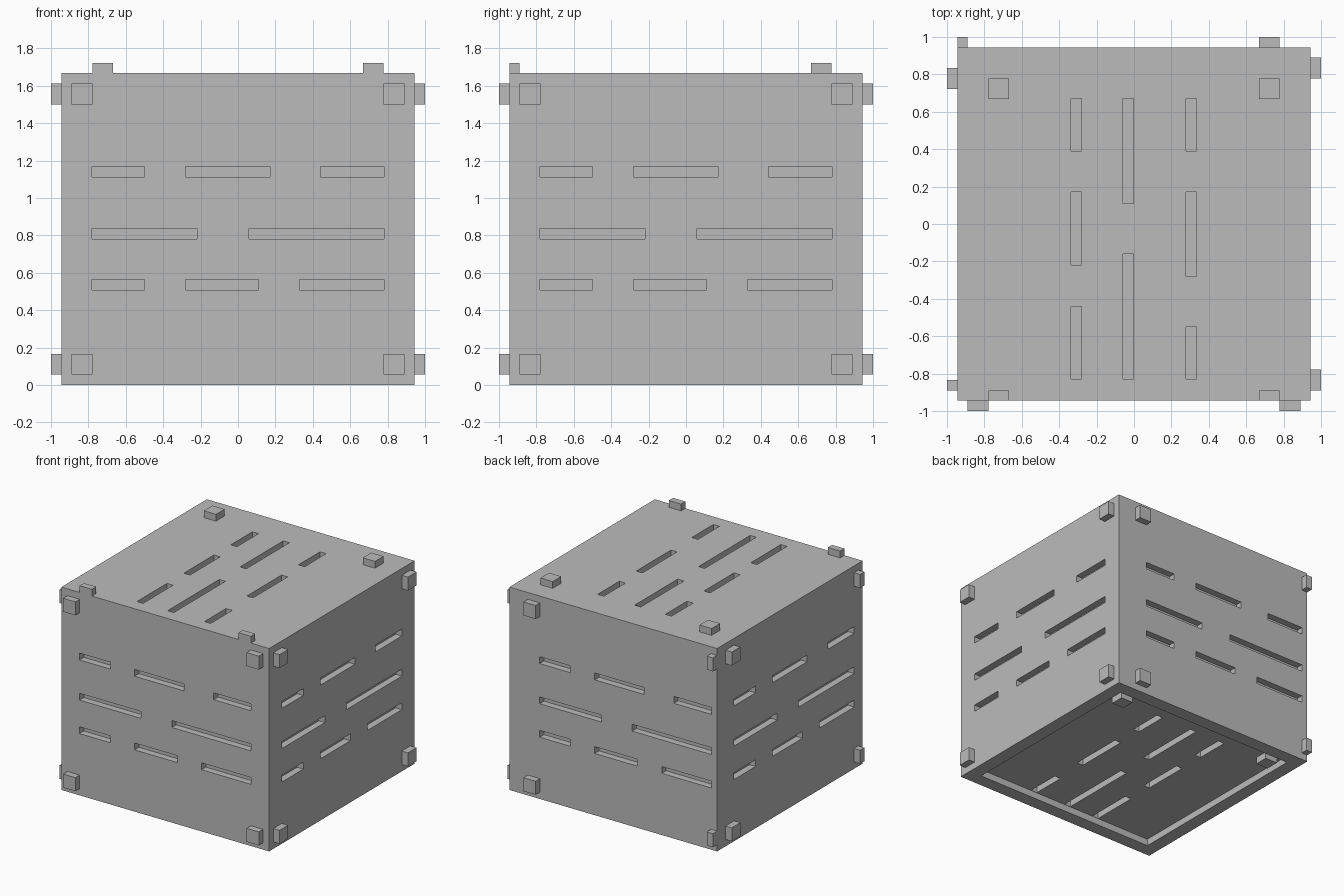
import bpy
import bmesh
from math import radians
from mathutils import Matrix, Vector

if "Cube" in bpy.data.objects:
    bpy.data.objects.remove(bpy.data.objects["Cube"], do_unlink=True)

HALF, TOP = 0.944, 1.667      # body half width and height
STEP = 0.056                  # panel unit: slot width, slot depth, peg height
RIM = 0.833                   # inner half width of the base rim

grey = bpy.data.materials.new("plain grey")
grey.use_nodes = True
colour = (0.5, 0.5, 0.5, 1)
grey.diffuse_color = colour
grey.node_tree.nodes["Principled BSDF"].inputs["Base Color"].default_value = colour


def boxes(name, items):
    """One object from (frame, low corner, high corner) boxes."""
    bm = bmesh.new()
    for frame, low, high in items:
        low, high = Vector(low), Vector(high)
        shape = Matrix.Translation((low + high) / 2) @ Matrix.Diagonal((*(high - low), 1))
        bmesh.ops.create_cube(bm, size=1, matrix=frame @ shape)
    bmesh.ops.recalc_face_normals(bm, faces=bm.faces)
    mesh = bpy.data.meshes.new(name)
    bm.to_mesh(mesh)
    bm.free()
    mesh.materials.append(grey)
    obj = bpy.data.objects.new(name, mesh)
    bpy.context.collection.objects.link(obj)
    return obj


def carve(target, cutter):
    """Cut the boxes of cutter out of target and discard the cutter."""
    cutter.hide_render = True
    mod = target.modifiers.new("carve", "BOOLEAN")
    mod.operation, mod.solver, mod.object = "DIFFERENCE", "EXACT", cutter
    bpy.context.view_layer.objects.active = target
    bpy.ops.object.modifier_apply(modifier=mod.name)
    bpy.data.objects.remove(cutter, do_unlink=True)


# Face frames: local x across, local y up the face, local z outward
def side_frame(turn):
    return (Matrix.Rotation(radians(turn), 4, "Z")
            @ Matrix.Translation((0, -HALF, 0)) @ Matrix.Rotation(radians(90), 4, "X"))


top_frame = Matrix.Translation((0, 0, TOP))
base_frame = Matrix.Translation((0, 0, STEP)) @ Matrix.Diagonal((1, 1, -1, 1))

# Slot rows: centre line and the spans along it
side_rows = {
    1.14: [(-.78, -.5), (-.28, .17), (.44, .78)],
    .81: [(-.78, -.22), (.06, .78)],
    .535: [(-.78, -.5), (-.28, .11), (.33, .78)],
}
top_rows = {
    -.31: [(.39, .67), (-.22, .17), (-.83, -.44)],
    -.03: [(.11, .67), (-.83, -.16)],
    .305: [(.39, .67), (-.28, .17), (-.83, -.55)],
}


def slot_cutters(frame, rows, shift=0, upright=False):
    items = []
    for centre, spans in rows.items():
        for a, b in spans:
            low, high = (a + shift, centre - STEP / 2), (b + shift, centre + STEP / 2)
            if upright:
                low, high = low[::-1], high[::-1]
            items.append((frame, (*low, -STEP), (*high, .02)))
    return items


# Side name, turn about z, sideways offset of its slots and pegs, peg limit
sides = [("front", 0, 0, HALF), ("right_hand", 90, 0, HALF),
         ("back", 180, .111, HALF), ("left_hand", 270, .055, .889)]

# Body with a recessed base, then slots on all six faces
ident = Matrix.Identity(4)
body = boxes("box_body", [(ident, (-HALF, -HALF, 0), (HALF, HALF, TOP))])
carve(body, boxes("base_cutter", [(ident, (-RIM, -RIM, -.1), (RIM, RIM, STEP))]))
cuts = slot_cutters(top_frame, top_rows, upright=True)
cuts += slot_cutters(base_frame, top_rows, upright=True)
for name, turn, shift, limit in sides:
    cuts += slot_cutters(side_frame(turn), side_rows, shift)
carve(body, boxes("slot_cutter", cuts))

# Corner pegs on the four sides
for name, turn, shift, limit in sides:
    pegs = []
    for u in (-.889, .778):
        for z in (.056, 1.5):
            pegs.append((side_frame(turn), (u + shift, z, 0),
                         (min(u + shift + .111, limit), z + .111, STEP)))
    boxes(name + "_pegs", pegs)

# Pegs on the lid and on the recessed base
spots = [(-.778, .667), (.667, .667)]
back_pegs = [((u, v, 0), (u + .111, v + .111, STEP)) for u, v in spots]
front_pegs = [((u, -HALF, 0), (u + .111, -.889, STEP)) for u, v in spots]
boxes("lid_pegs", [(top_frame, a, b) for a, b in back_pegs + front_pegs])
boxes("base_pegs", [(base_frame, a, b) for a, b in back_pegs])
